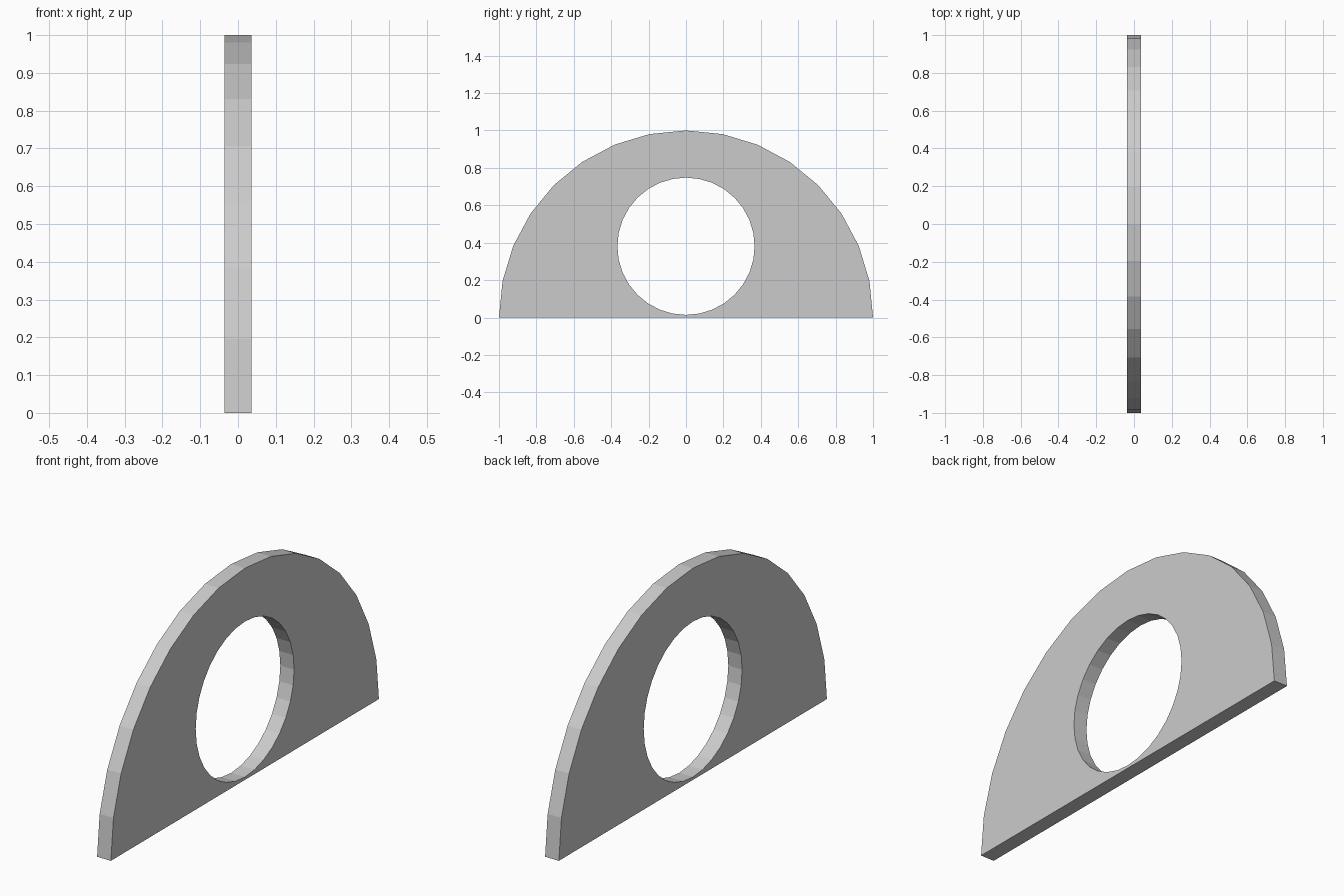
import bpy, bmesh
from math import sin, cos, pi

if "Cube" in bpy.data.objects:
    bpy.data.objects.remove(bpy.data.objects["Cube"])

HALF_THICK = 0.036


def arc(radius, centre_z, sweep, steps, count):
    """Points of an arc in the YZ plane."""
    return [(-HALF_THICK, radius * cos(sweep * i / steps),
             centre_z + radius * sin(sweep * i / steps)) for i in range(count)]


def add_loop(bm, points):
    verts = [bm.verts.new(p) for p in points]
    return [bm.edges.new((v, verts[i - 1])) for i, v in enumerate(verts)]


bm = bmesh.new()

# Half-disc outline and round hole, filled as one face region
edges = add_loop(bm, arc(1.0, 0.0, pi, 16, 17))
edges += add_loop(bm, arc(0.367, 0.381, 2 * pi, 32, 32))
bmesh.ops.triangle_fill(bm, edges=edges, use_beauty=True, normal=(1, 0, 0))

# Plate thickness
result = bmesh.ops.extrude_face_region(bm, geom=bm.faces[:], use_keep_orig=True)
moved = [g for g in result["geom"] if isinstance(g, bmesh.types.BMVert)]
bmesh.ops.translate(bm, verts=moved, vec=(2 * HALF_THICK, 0, 0))
bmesh.ops.recalc_face_normals(bm, faces=bm.faces[:])

mesh = bpy.data.meshes.new("half_round_plate")
bm.to_mesh(mesh)
bm.free()
plate = bpy.data.objects.new("half_round_plate", mesh)
bpy.context.collection.objects.link(plate)
